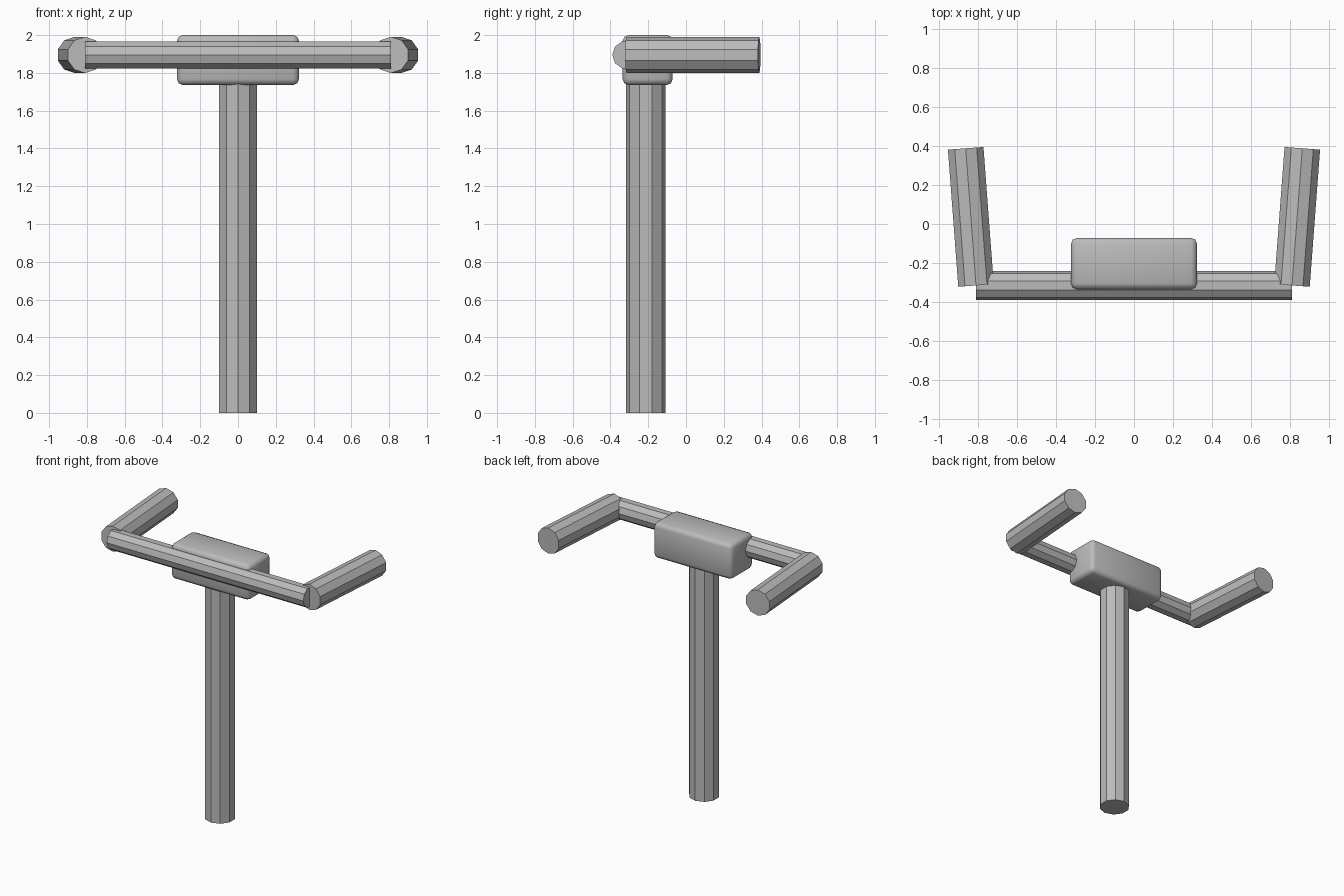
import bpy
import math
from mathutils import Vector, Matrix

default = bpy.data.objects.get("Cube")
if default:
    bpy.data.objects.remove(default, do_unlink=True)

GREY = (0.5, 0.5, 0.5, 1)
grey = bpy.data.materials.new("plain grey")
grey.use_nodes = True
grey.diffuse_color = GREY
grey.node_tree.nodes["Principled BSDF"].inputs["Base Color"].default_value = GREY


def tube(name, start, end, radius, corner):
    """Ten-sided tube between two points, with one edge facing `corner`."""
    start, end = Vector(start), Vector(end)
    axis = (end - start).normalized()
    side = Vector(corner)
    side = (side - axis * side.dot(axis)).normalized()
    frame = Matrix((side, axis.cross(side), axis)).transposed().to_4x4()
    bpy.ops.mesh.primitive_cylinder_add(
        vertices=10, radius=radius, depth=(end - start).length)
    obj = bpy.context.object
    obj.name = name
    # the cylinder's first corner lies on its local +y
    turn = Matrix.Rotation(-math.pi / 2, 4, "Z")
    obj.matrix_world = Matrix.Translation((start + end) / 2) @ frame @ turn
    obj.data.materials.append(grey)
    return obj


# Stem and crossbar
BAR_Y, BAR_Z = -0.315, 1.895
tube("stem", (0, -0.213, 0), (0, -0.213, 1.78), 0.105, (0, -1, 0))
tube("crossbar", (-0.81, BAR_Y, BAR_Z), (0.81, BAR_Y, BAR_Z), 0.075, (0, -1, 0))

# Grips, splayed slightly outward
for label, s in (("left", 1), ("right", -1)):
    tube(label + "_grip", (s * 0.81, BAR_Y, BAR_Z), (s * 0.863, 0.388, BAR_Z),
         0.096, (0, 0, 1))

# Rounded clamp block joining stem and crossbar
bpy.ops.mesh.primitive_cube_add(size=1, location=(0, -0.203, 1.868))
clamp = bpy.context.object
clamp.name = "clamp_block"
clamp.scale = (0.645, 0.264, 0.264)
bpy.ops.object.transform_apply(location=False, rotation=False, scale=True)
clamp.data.materials.append(grey)
bevel = clamp.modifiers.new("rounded edges", "BEVEL")
bevel.width = 0.03
bevel.segments = 2
bpy.ops.object.modifier_apply(modifier=bevel.name)
bpy.ops.object.shade_smooth()
